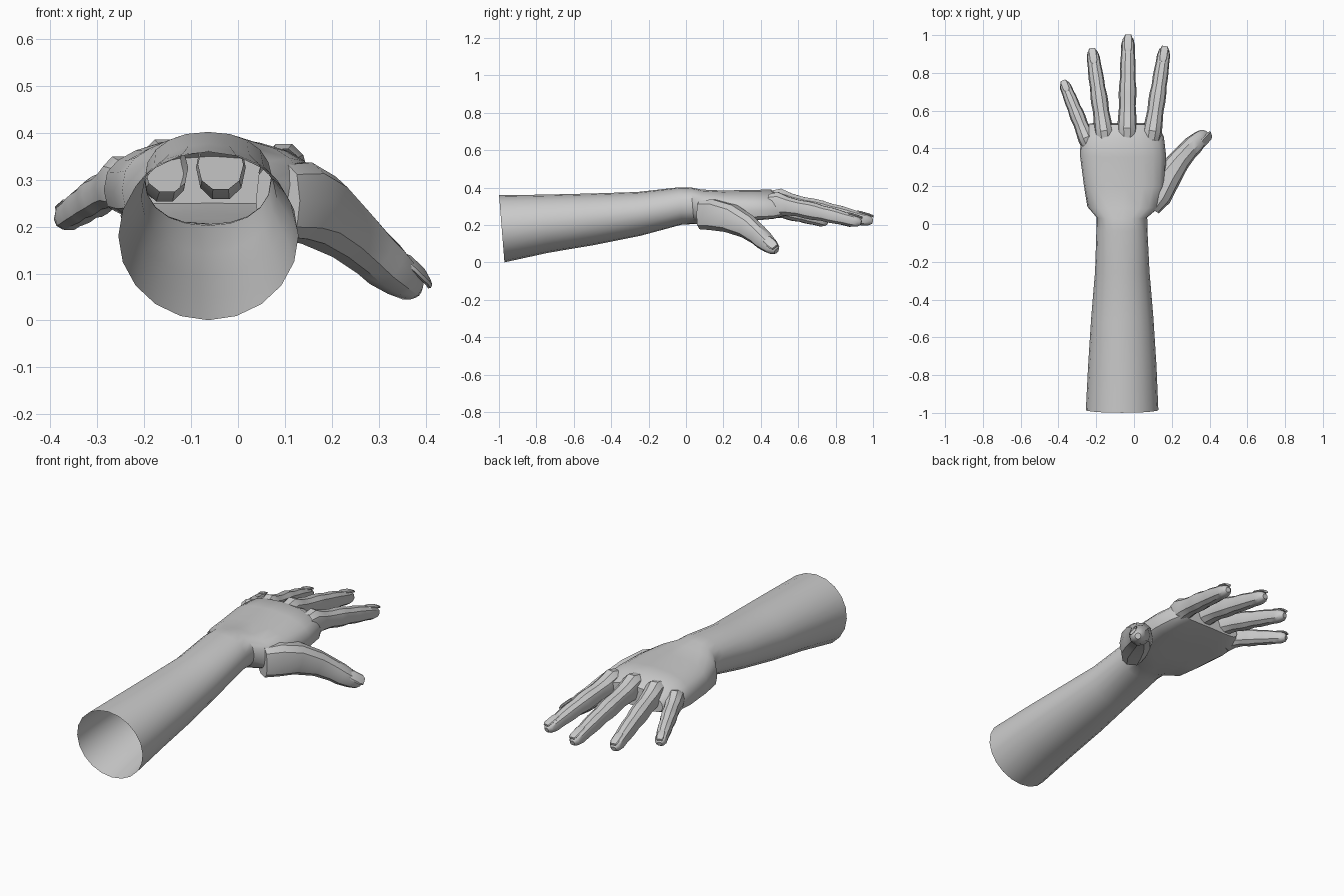
import bpy
import math
from mathutils import Vector

if "Cube" in bpy.data.objects:
    bpy.data.objects.remove(bpy.data.objects["Cube"])


def spow(v, p):
    return math.copysign(abs(v) ** (2 / p), v)


def frame(t):
    t = t.normalized()
    side = t.cross(Vector((0, 0, 1))).normalized()
    return side, side.cross(t)


def loft(name, secs, n, axis=None, cap_start=False, roll=0, angle=35):
    """Skin rings; each section is x, y, z, half width, half height, squareness, arch."""
    pts = [Vector(s[:3]) for s in secs]
    verts, faces = [], []
    for i, s in enumerate(secs):
        t = axis or pts[min(i + 1, len(pts) - 1)] - pts[max(i - 1, 0)]
        side, up = frame(t)
        c, k = math.cos(roll), math.sin(roll)
        side, up = side * c - up * k, up * c + side * k
        p = s[5] if len(s) > 5 else 2.2
        arch = s[6] if len(s) > 6 else 0
        for j in range(n):
            a = 2 * math.pi * j / n
            u, v = spow(math.cos(a), p), spow(math.sin(a), p)
            verts.append(pts[i] + side * (u * s[3]) + up * (v * s[4] - arch * u * u))
    for i in range(len(secs) - 1):
        for j in range(n):
            k = (j + 1) % n
            faces.append((i * n + j, (i + 1) * n + j, (i + 1) * n + k, i * n + k))
    last = (len(secs) - 1) * n
    faces.append([last + j for j in reversed(range(n))])
    if cap_start:
        faces.append(list(range(n)))
    me = bpy.data.meshes.new(name)
    me.from_pydata(verts, [], faces)
    me.update()
    ob = bpy.data.objects.new(name, me)
    bpy.context.collection.objects.link(ob)
    bpy.ops.object.select_all(action='DESELECT')
    ob.select_set(True)
    bpy.context.view_layer.objects.active = ob
    bpy.ops.object.shade_smooth_by_angle(angle=math.radians(angle))
    return ob


def nail(name, a, b, r, roll=0):
    a, b = Vector(a), Vector(b)
    side, up = frame(b - a)
    up = up * math.cos(roll) + side * math.sin(roll)
    secs = []
    for t, w, lift in ((0, .45, .85), (.2, .62, .9), (.8, .62, .85), (1, .45, .75)):
        c = a.lerp(b, t) + up * r * lift
        secs.append((*c, r * w, r * .16, 3))
    loft(name, secs, 8, axis=b - a, cap_start=True, roll=roll)


# Forearm, wrist and palm as one sleeve, open at the elbow end
arm = [
    (-.063, -.985, .18, .192, .18, 2),
    (-.062, -.75, .207, .181, .156, 2),
    (-.062, -.5, .231, .165, .138, 2),
    (-.062, -.25, .26, .144, .117, 2),
    (-.064, -.03, .302, .135, .100, 2.2),
    (-.064, .035, .303, .134, .098, 2.3),
    (-.055, .09, .298, .192, .092, 2.8, .02),
    (-.05, .2, .300, .215, .085, 3, .025),
    (-.058, .36, .308, .228, .080, 3, .03),
    (-.062, .46, .315, .220, .075, 3, .035),
    (-.055, .53, .300, .180, .050, 2.6, .02),
]
loft("forearm_and_palm", arm, 20, axis=Vector((0, 1, .08)))

# Four fingers with knuckle and joint swellings
profile = [(0, .048, .055), (.09, .053, .072), (.2, .049, .054), (.32, .044, .047),
           (.42, .047, .050), (.50, .046, .049), (.58, .041, .043), (.67, .042, .044),
           (.75, .040, .041), (.82, .037, .037), (.91, .036, .036), (.97, .028, .026),
           (1, .014, .013)]
fingers = {
    "little": ((-.238, .42, .295), (-.374, .755, .212), .86),
    "ring": ((-.152, .44, .325), (-.222, .925, .210), .97),
    "middle": ((-.037, .45, .332), (-.031, .998, .218), 1.0),
    "index": ((.090, .44, .315), (.163, .937, .212), .97),
}
for label, (base, tip, s) in fingers.items():
    base, tip = Vector(base), Vector(tip)

    def at(t):
        p = base.lerp(tip, t)
        p.z = base.z + (tip.z - base.z) * t ** 1.25
        return p
    loft(label + "_finger", [(*at(t), w * s, h * s) for t, w, h in profile], 10)
    nail(label + "_nail", at(.83), at(.995), .037 * s)

# Thumb with its boxy base at the heel of the hand
thumb = [
    (.085, .085, .255, .055, .080, 3), (.125, .15, .255, .075, .085, 2.8),
    (.172, .24, .235, .074, .078, 2.5), (.235, .33, .19, .060, .064),
    (.285, .388, .145, .053, .054), (.312, .415, .120, .053, .052),
    (.345, .447, .092, .045, .043), (.370, .473, .070, .033, .031),
    (.380, .484, .061, .015, .015),
]
loft("thumb", thumb, 10, cap_start=True)
nail("thumb_nail", (.328, .432, .106), (.380, .484, .061), .045, roll=math.radians(45))
